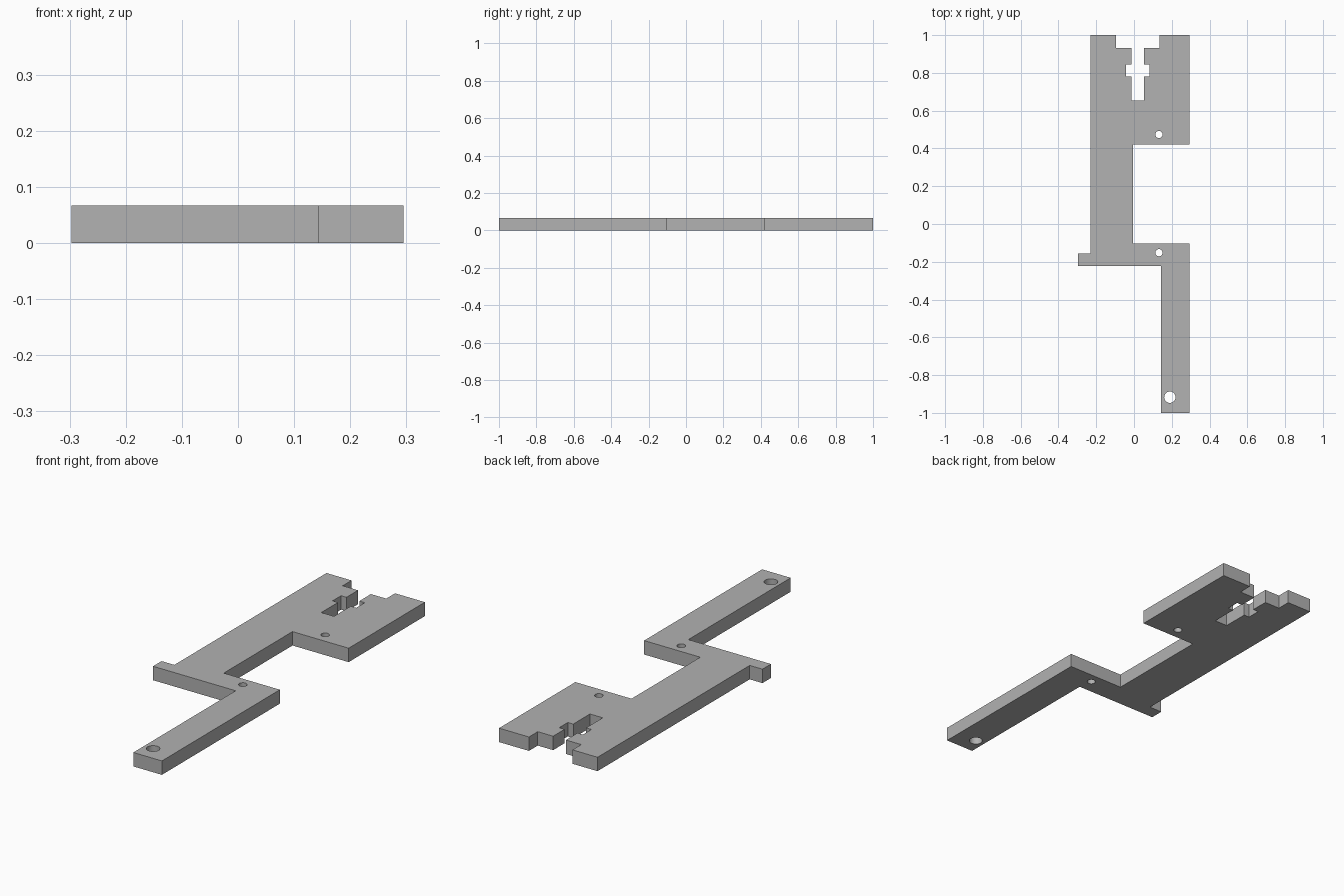
import bpy
import bmesh
import math

THICK = 0.067
SLOT_X = 0.02  # centre line of the cross-shaped slot

cube = bpy.data.objects.get("Cube")
if cube:
    bpy.data.objects.remove(cube, do_unlink=True)

grey = bpy.data.materials.new("plain grey")
grey.use_nodes = True
grey.diffuse_color = (0.445, 0.445, 0.445, 1)
grey.node_tree.nodes["Principled BSDF"].inputs["Base Color"].default_value = grey.diffuse_color


def extrude_profile(name, points):
    """Flat outline raised to the plate thickness."""
    bm = bmesh.new()
    face = bm.faces.new([bm.verts.new((x, y, 0)) for x, y in points])
    raised = bmesh.ops.extrude_face_region(bm, geom=[face])["geom"]
    bmesh.ops.translate(bm, vec=(0, 0, THICK),
                        verts=[v for v in raised if isinstance(v, bmesh.types.BMVert)])
    bmesh.ops.recalc_face_normals(bm, faces=bm.faces)
    mesh = bpy.data.meshes.new(name)
    bm.to_mesh(mesh)
    bm.free()
    obj = bpy.data.objects.new(name, mesh)
    bpy.context.collection.objects.link(obj)
    mesh.materials.append(grey)
    return obj


def drill(target, x, y, radius):
    """Round hole through the plate."""
    bpy.ops.mesh.primitive_cylinder_add(vertices=32, radius=radius, depth=THICK * 3,
                                        location=(x, y, THICK / 2))
    cutter = bpy.context.object
    cutter.data.materials.append(grey)
    mod = target.modifiers.new("hole", "BOOLEAN")
    mod.operation = "DIFFERENCE"
    mod.solver = "EXACT"
    mod.object = cutter
    bpy.context.view_layer.objects.active = target
    bpy.ops.object.modifier_apply(modifier=mod.name)
    bpy.data.objects.remove(cutter, do_unlink=True)


# Stepped, cross-shaped slot open at the back: one half, mirrored for the other
half_slot = [(0.116, 1.0), (0.116, 0.933), (0.034, 0.933), (0.034, 0.845),
             (0.063, 0.845), (0.063, 0.78), (0.034, 0.78), (0.034, 0.653)]
slot = [(SLOT_X + dx, y) for dx, y in half_slot]
slot += [(SLOT_X - dx, y) for dx, y in reversed(half_slot)]

# Plate outline: arm, rear block, slot, spine and side tab
outline = [(0.143, -1), (0.295, -1), (0.295, -0.103), (-0.004, -0.103),
           (-0.004, 0.42), (0.295, 0.42), (0.295, 1)]
outline += slot
outline += [(-0.229, 1), (-0.229, -0.157), (-0.297, -0.157),
            (-0.297, -0.222), (0.143, -0.222)]
plate = extrude_profile("bracket_plate", outline)

# Two small pin holes and one larger hole at the arm's end
for y in (0.474, -0.152):
    drill(plate, 0.132, y, 0.019)
drill(plate, 0.19, -0.917, 0.03)

bpy.ops.object.select_all(action="DESELECT")
plate.select_set(True)
bpy.context.view_layer.objects.active = plate
bpy.ops.object.shade_smooth_by_angle(angle=math.radians(30))
